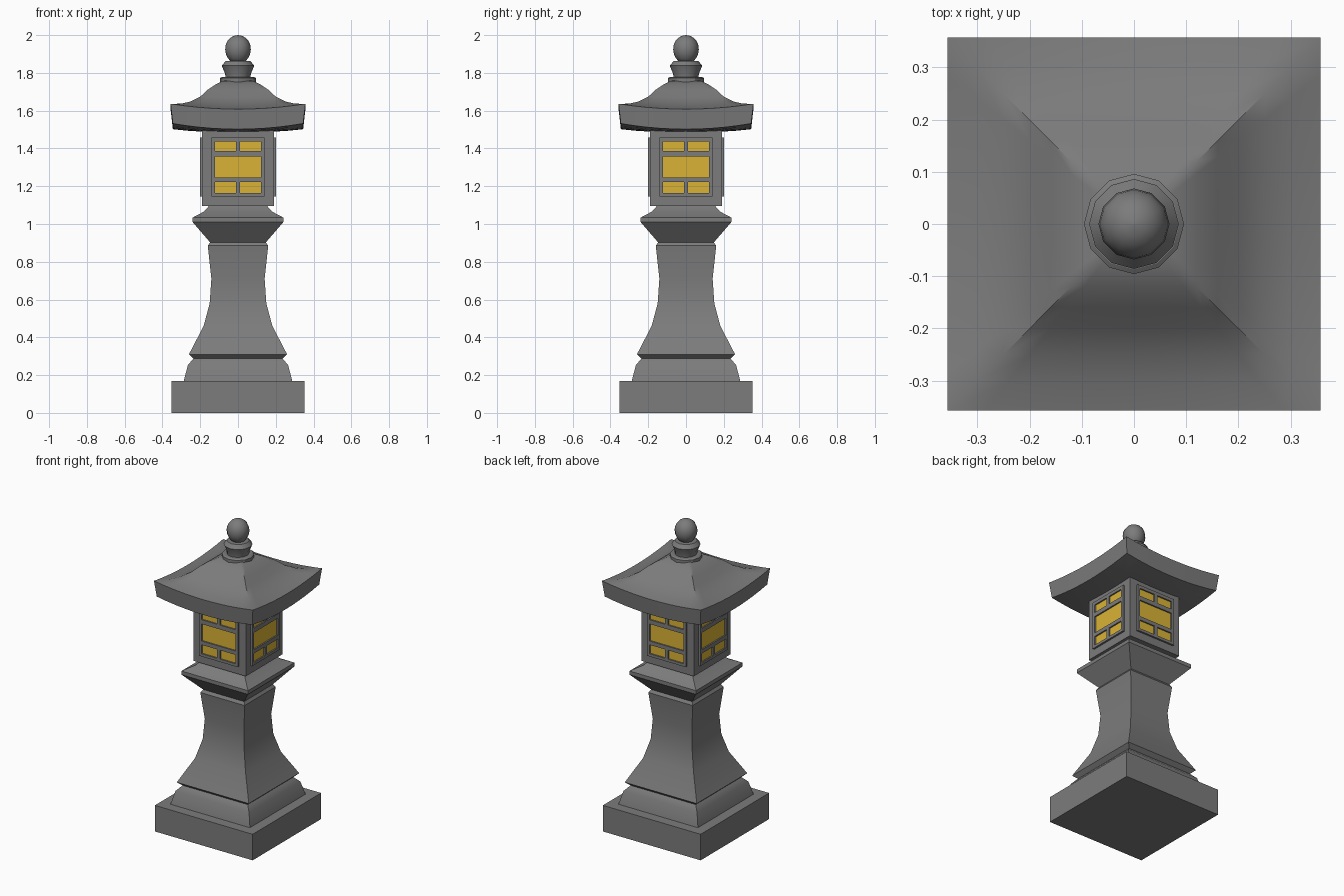
import bpy, bmesh, math
from mathutils import Matrix

cube = bpy.data.objects.get("Cube")
if cube:
    bpy.data.objects.remove(cube, do_unlink=True)


def material(name, rgb):
    m = bpy.data.materials.new(name)
    m.use_nodes = True
    m.diffuse_color = (*rgb, 1)
    bsdf = m.node_tree.nodes["Principled BSDF"]
    bsdf.inputs["Base Color"].default_value = (*rgb, 1)
    bsdf.inputs["Roughness"].default_value = 0.8
    return m


stone = material("grey stone", (0.2, 0.2, 0.2))
glow = material("warm yellow pane", (0.7, 0.45, 0.035))


def finish(name, bm, mat, smooth=30):
    bmesh.ops.recalc_face_normals(bm, faces=bm.faces)
    mesh = bpy.data.meshes.new(name)
    bm.to_mesh(mesh)
    bm.free()
    mesh.materials.append(mat)
    ob = bpy.data.objects.new(name, mesh)
    bpy.context.collection.objects.link(ob)
    if smooth:
        bpy.ops.object.select_all(action='DESELECT')
        ob.select_set(True)
        bpy.context.view_layer.objects.active = ob
        bpy.ops.object.shade_smooth_by_angle(angle=math.radians(smooth))
    return ob


def skin(bm, rings):
    # Bridge successive closed rings of points and cap both ends
    loops = [[bm.verts.new(p) for p in ring] for ring in rings]
    n = len(loops[0])
    for a, b in zip(loops, loops[1:]):
        for i in range(n):
            j = (i + 1) % n
            bm.faces.new((a[i], a[j], b[j], b[i]))
    bm.faces.new(loops[0][::-1])
    bm.faces.new(loops[-1])


def loft(name, profile, sides=4):
    # Square sections take half-widths, round ones take radii
    k, turn = (math.sqrt(2), math.pi / 4) if sides == 4 else (1, 0)
    bm = bmesh.new()
    skin(bm, [[(r * k * math.cos(turn + math.tau * i / sides),
                r * k * math.sin(turn + math.tau * i / sides), z)
               for i in range(sides)] for r, z in profile])
    return finish(name, bm, stone)


# Pedestal, from the ground up
loft("base_slab", [(0.353, 0), (0.353, 0.17)])
loft("plinth", [(0.287, 0.17), (0.265, 0.255), (0.235, 0.287)])
loft("shaft", [(0.235, 0.287), (0.26, 0.31), (0.182, 0.46), (0.15, 0.58),
               (0.141, 0.71), (0.16, 0.885), (0.148, 0.903)])
loft("capital", [(0.148, 0.903), (0.24, 1.01), (0.24, 1.034),
                 (0.18, 1.066), (0.15, 1.1)])
loft("lamp_box", [(0.19, 1.095), (0.19, 1.5)])

# Lattice windows on the four sides
XS = [-0.14, -0.122, -0.011, 0.011, 0.122, 0.14]
ZS = [1.146, 1.164, 1.222, 1.247, 1.358, 1.386, 1.438, 1.459]


def is_pane(i, j):
    return (j in (1, 5) and i in (1, 3)) or (j == 3 and 1 <= i <= 3)


def lattice(name, panes, depth, thick, mat, angle):
    bm = bmesh.new()
    for i in range(len(XS) - 1):
        for j in range(len(ZS) - 1):
            if is_pane(i, j) == panes:
                bm.faces.new([bm.verts.new((XS[i + a], -depth, ZS[j + b]))
                              for a, b in ((0, 0), (1, 0), (1, 1), (0, 1))])
    bmesh.ops.remove_doubles(bm, verts=bm.verts, dist=0.0001)
    out = bmesh.ops.extrude_face_region(bm, geom=bm.faces[:], use_keep_orig=True)
    moved = [v for v in out["geom"] if isinstance(v, bmesh.types.BMVert)]
    bmesh.ops.translate(bm, verts=moved, vec=(0, -thick, 0))
    bmesh.ops.dissolve_limit(bm, angle_limit=0.01, verts=bm.verts, edges=bm.edges)
    bmesh.ops.transform(bm, matrix=Matrix.Rotation(angle, 4, 'Z'), verts=bm.verts)
    finish(name, bm, mat, smooth=0)


for n, side in enumerate(("front", "left", "back", "right")):
    lattice(side + "_window_frame", False, 0.188, 0.014, stone, n * math.pi / 2)
    lattice(side + "_window_panes", True, 0.188, 0.005, glow, n * math.pi / 2)


# Roof with upswept corners: half-width, height, corner lift
def roof_ring(r, z, lift, steps=10):
    pts = []
    for q in range(4):
        turn = Matrix.Rotation(q * math.pi / 2, 3, 'Z')
        for s in range(steps):
            t = 2 * s / steps - 1
            pts.append(turn @ Matrix.Translation((r * t, -r, z + lift * t * t)).translation)
    return pts


roof = [(0.06, 1.487, 0), (0.19, 1.489, 0.006), (0.27, 1.494, 0.016),
        (0.345, 1.502, 0.03), (0.357, 1.608, 0.028), (0.3, 1.621, 0.016),
        (0.25, 1.641, 0.008), (0.2, 1.671, 0.003), (0.16, 1.711, 0),
        (0.12, 1.738, 0), (0.085, 1.756, 0), (0.04, 1.764, 0)]
bm = bmesh.new()
skin(bm, [roof_ring(*row) for row in roof])
finish("roof", bm, stone, smooth=40)

# Finial
loft("finial_disc", [(0.096, 1.75), (0.096, 1.772), (0.087, 1.778)], 12)
loft("finial_cup", [(0.066, 1.775), (0.068, 1.795), (0.086, 1.838),
                    (0.066, 1.862), (0.03, 1.865)], 12)
bud = [(0.068 * math.sin(a) * (1 - 0.04 * math.cos(a)), 1.923 - 0.077 * math.cos(a))
       for a in [math.pi * (i + 0.05) / 10.1 for i in range(11)]]
loft("finial_bud", bud, 12)
